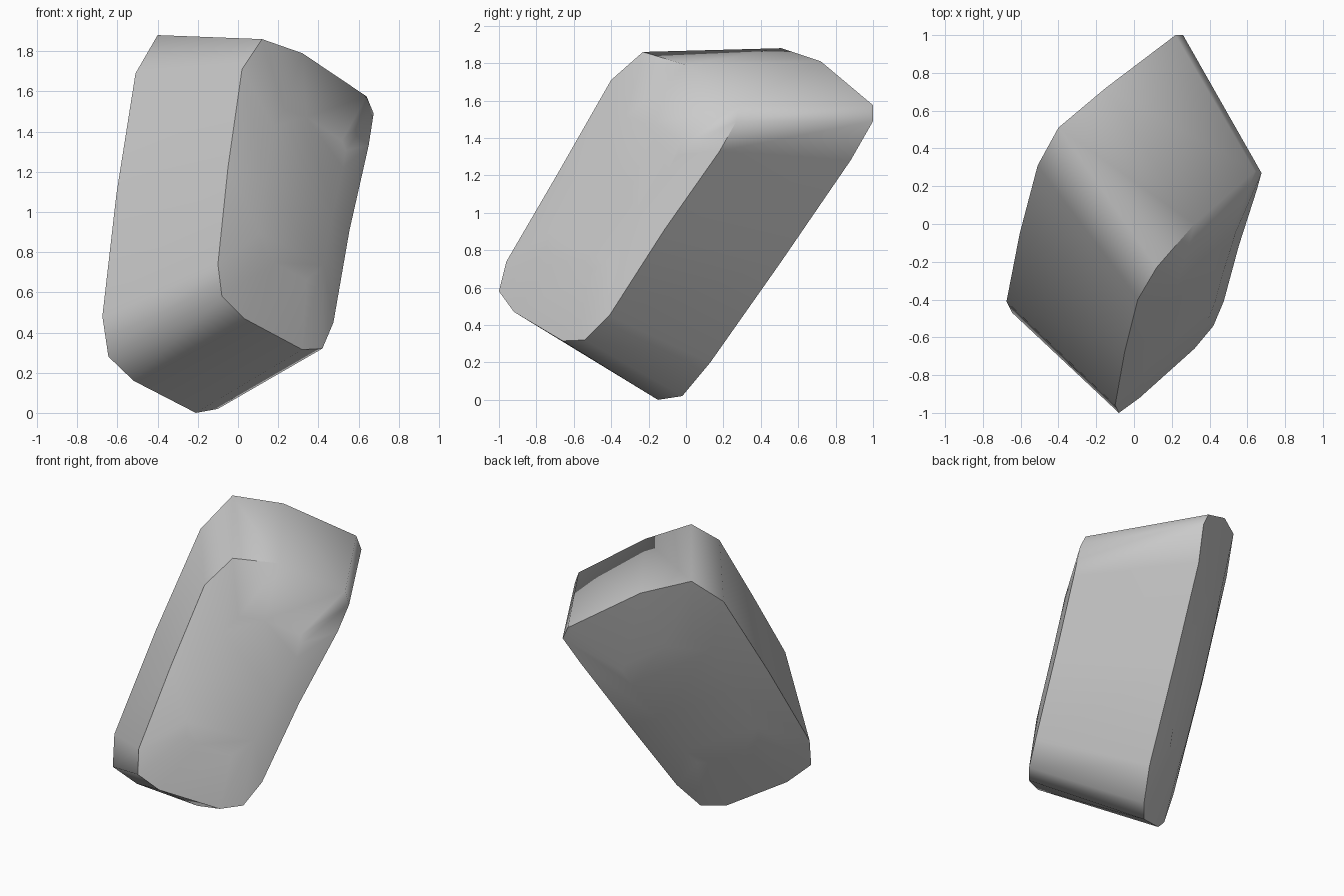
import bpy, bmesh, math

if "Cube" in bpy.data.objects:
    bpy.data.objects.remove(bpy.data.objects["Cube"])

# Matching rim points of the two large end faces
front_rim = [(.12, -.23, 1.86), (.02, -.40, 1.71), (-.05, -.68, 1.22), (-.10, -.96, .74),
             (-.08, -1.0, .58), (.03, -.92, .47), (.32, -.66, .315), (.42, -.54, .32),
             (.475, -.41, .45), (.555, -.115, .91), (.65, .18, 1.33), (.675, .27, 1.49),
             (.64, .28, 1.575), (.32, 0, 1.79)]
back_rim = [(-.40, .51, 1.88), (-.51, .31, 1.69), (-.605, -.05, 1.09), (-.675, -.41, .48),
            (-.645, -.47, .28), (-.52, -.38, .16), (-.21, -.15, 0), (-.10, -.02, .02),
            (-.02, .13, .20), (.09, .51, .74), (.20, .88, 1.28), (.26, 1.0, 1.49),
            (.22, 1.0, 1.575), (-.15, .72, 1.81)]

# Slanted chamfered block lofted between both rims
bm = bmesh.new()
a = [bm.verts.new(p) for p in front_rim]
b = [bm.verts.new(p) for p in back_rim]
n = len(a)
for i in range(n):
    j = (i + 1) % n
    bm.faces.new((a[i], a[j], b[j], b[i]))
caps = [bm.faces.new(a), bm.faces.new(b[::-1])]
bmesh.ops.recalc_face_normals(bm, faces=bm.faces[:])

# Gently domed end faces: each rim steps inward and outward to a raised panel
for cap in caps:
    normal, centre = cap.normal.copy(), cap.calc_center_median()
    bmesh.ops.inset_individual(bm, faces=[cap], thickness=0, depth=0)
    for v in cap.verts:
        v.co = centre + (v.co - centre) * .55 + normal * .05
bmesh.ops.triangulate(bm, faces=caps)

mesh = bpy.data.meshes.new("slanted_block")
bm.to_mesh(mesh)
bm.free()
block = bpy.data.objects.new("slanted_block", mesh)
bpy.context.collection.objects.link(block)

# Smooth corners around the sides, sharp rims
bpy.context.view_layer.objects.active = block
block.select_set(True)
bpy.ops.object.shade_smooth_by_angle(angle=math.radians(62))
